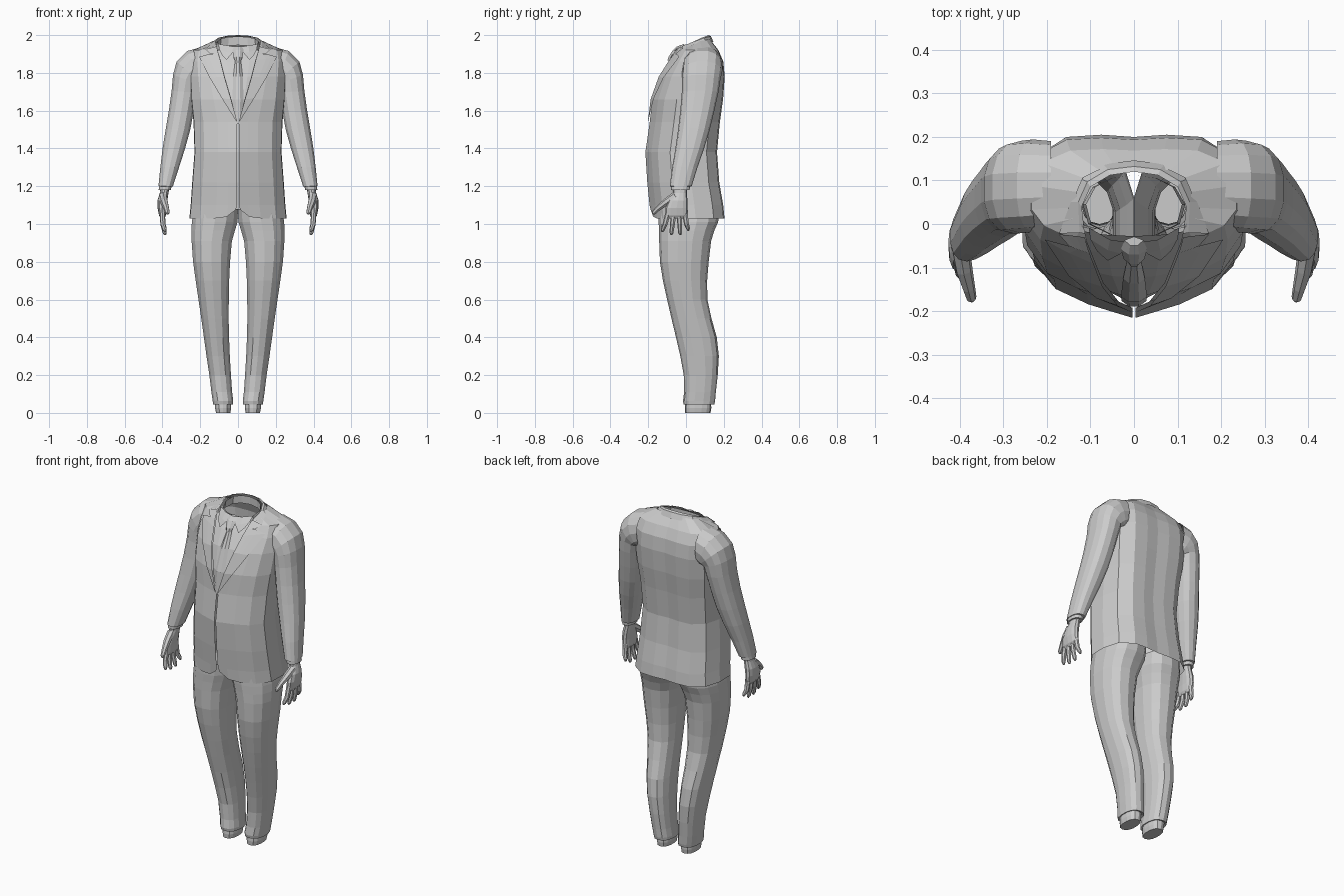
import bpy, bmesh, math
from mathutils import Vector
from mathutils.bvhtree import BVHTree


def loft(name, rings, closed=True, cap0=False, cap1=False, mirror=True):
    """Skin a list of equal-length point rings; mirror across x = 0."""
    bm = bmesh.new()
    rows = [[bm.verts.new(p) for p in r] for r in rings]
    n = len(rows[0])
    for a, b in zip(rows, rows[1:]):
        for i in range(n if closed else n - 1):
            j = (i + 1) % n
            bm.faces.new((a[i], a[j], b[j], b[i]))
    if cap0:
        bm.faces.new(rows[0][::-1])
    if cap1:
        bm.faces.new(rows[-1])
    bmesh.ops.recalc_face_normals(bm, faces=bm.faces)
    me = bpy.data.meshes.new(name)
    bm.to_mesh(me)
    bm.free()
    ob = bpy.data.objects.new(name, me)
    bpy.context.collection.objects.link(ob)
    if mirror:
        m = ob.modifiers.new("Mirror", 'MIRROR')
        m.merge_threshold = 0.001
    return ob


def oval(x, y, z, a, b, tilt=0, n=14, e=0.85):
    """Rounded ring; tilt (degrees) swings its outer side upward."""
    t, pts = math.radians(tilt), []
    for i in range(n):
        w = 2 * math.pi * i / n + math.pi / 2
        c, s = math.cos(w), math.sin(w)
        c = math.copysign(abs(c) ** e, c) * a
        s = math.copysign(abs(s) ** e, s) * b
        pts.append((x + c * math.cos(t), y + s, z + c * math.sin(t)))
    return pts


def box_ring(x0, x1, y0, y1, z):
    return oval((x0 + x1) / 2, (y0 + y1) / 2, z, (x1 - x0) / 2, (y1 - y0) / 2)


def tube(name, pts, radii, n=7):
    """Tapered round tube through points (fingers)."""
    pts = [Vector(p) for p in pts]
    rings = []
    for i, p in enumerate(pts):
        d = (pts[min(i + 1, len(pts) - 1)] - pts[max(i - 1, 0)]).normalized()
        u = d.cross(Vector((1, 0, 0))).normalized()
        v = d.cross(u)
        rings.append([p + radii[i] * (u * math.cos(k * math.tau / n) + v * math.sin(k * math.tau / n))
                      for k in range(n)])
    return loft(name, rings, cap0=True, cap1=True)


# Jacket body: z, half opening, front y, half width, back y
body = [(1.03, .012, -.187, .255, .21), (1.10, .004, -.193, .248, .203),
        (1.22, .004, -.205, .24, .182), (1.38, .004, -.215, .228, .17),
        (1.54, .004, -.192, .233, .185), (1.66, .035, -.178, .245, .202),
        (1.78, .07, -.135, .25, .21), (1.86, .09, -.085, .25, .202),
        (1.92, .108, -.04, .235, .175), (1.95, .115, -.008, .13, .128)]
front = [(0, 0), (.2, .035), (.45, .08), (.78, .17), (1, .34)]
back = [(1.01, .6), (.9, .84), (.62, .97), (.3, .985), (0, .97)]
rings = []
for k, (z, xo, yf, w, yb) in enumerate(body):
    r = [(xo + f * (w - xo), yf + g * (yb - yf), z) for f, g in front]
    r += [(f * w, yf + g * (yb - yf), z + (.03 * g if k == len(body) - 1 else 0)) for f, g in back]
    if k == 0:  # rounded front corners of the hem
        for i, dz in enumerate((.045, .008)):
            r[i] = (r[i][0], r[i][1], z + dz)
    rings.append(r)
jacket = loft("jacket_body", rings, closed=False)

# Lapels, laid on the jacket front: inner x, z, outer x, z
bvh = BVHTree.FromPolygons([v.co.copy() for v in jacket.data.vertices],
                           [list(p.vertices) for p in jacket.data.polygons])


def on_front(x, z, lift):
    hit = bvh.ray_cast(Vector((x, -1, z)), Vector((0, 1, 0)))[0]
    if hit is None:
        hit = bvh.find_nearest(Vector((x, -.1, z)))[0]
    return (x, hit.y - lift, z)


lapel = [(.004, 1.54, .01, 1.545), (.037, 1.66, .085, 1.665), (.072, 1.78, .15, 1.775),
         (.093, 1.865, .205, 1.885), (.103, 1.90, .152, 1.90)]
loft("lapel", [[on_front(a + (c - a) * t / 4, b + (d - b) * t / 4, .01) for t in range(5)]
               for a, b, c, d in lapel], closed=False)
loft("lapel_top", [[on_front(a + (c - a) * t / 3, b + (d - b) * t / 3, .012) for t in range(4)]
                   for a, b, c, d in ((.103, 1.90, .148, 1.902), (.113, 1.94, .172, 1.925))], closed=False)

# Jacket collar folded round the back of the neck
loft("jacket_collar", [
    [(.113, -.022, 1.94), (.12, .04, 1.966), (.10, .085, 1.987), (.055, .112, 1.997), (0, .12, 2.0)],
    [(.125, -.02, 1.942), (.128, .05, 1.968), (.107, .097, 1.985), (.06, .125, 1.992), (0, .132, 1.994)],
    [(.172, -.022, 1.925), (.145, .05, 1.953), (.125, .105, 1.958), (.07, .137, 1.962), (0, .146, 1.963)],
], closed=False)

# Shirt front behind the opening
loft("shirt_front", [[(f * (xo + .03), yf + .012 + .015 * f * f, z) for f in (0, .5, 1)]
                     for z, xo, yf, w, yb in body[4:9]], closed=False)

# Shirt collar band and its points
band = [(0, -.03), (.05, -.025), (.1, 0), (.112, .045), (.09, .085), (.05, .105), (0, .112)]
loft("shirt_collar_band", [[(x * k, y, z + .4 * (y + .03)) for x, y in band]
                           for k, z in ((1.05, 1.89), (.98, 1.936))], closed=False)
loft("shirt_collar_point", [
    [(.012, -.042, 1.937), (.055, -.036, 1.945), (.104, -.008, 1.953)],
    [(.03, -.068, 1.905), (.06, -.06, 1.91), (.10, -.035, 1.925)],
    [(.06, -.084, 1.87), (.065, -.08, 1.873), (.085, -.062, 1.895)]], closed=False)


# Tie blade and knot
def tie_ring(z, w, y):
    return [(-w, y + .008, z), (-w * .4, y - .004, z), (w * .4, y - .004, z), (w, y + .008, z), (0, y + .016, z)]


loft("tie_blade", [tie_ring(*p) for p in ((1.53, .028, -.185), (1.66, .03, -.175), (1.78, .025, -.133),
                                         (1.875, .014, -.082))], cap0=True, cap1=True, mirror=False)
loft("tie_knot", [tie_ring(*p) for p in ((1.865, .016, -.094), (1.885, .024, -.088), (1.92, .03, -.066),
                                        (1.94, .022, -.045))], cap0=True, cap1=True, mirror=False)

# Sleeves: centre x, y, z, half width, half depth, tilt
sleeve = [(.19, .09, 1.84, .10, .10, 90), (.232, .088, 1.825, .10, .106, 68),
          (.258, .085, 1.80, .092, .106, 42), (.275, .08, 1.765, .075, .102, 20),
          (.285, .075, 1.70, .068, .097, 6), (.30, .06, 1.60, .067, .09, 4),
          (.318, .042, 1.50, .066, .084, 4), (.34, .02, 1.40, .06, .076, 4),
          (.362, -.006, 1.30, .05, .067, 4), (.383, -.028, 1.20, .039, .058, 2),
          (.383, -.028, 1.198, .031, .048, 2)]
loft("sleeve", [oval(*p) for p in sleeve])
loft("shirt_cuff", [oval(.383, -.028, 1.21, .034, .05), oval(.388, -.03, 1.18, .033, .049),
                    oval(.388, -.03, 1.18, .024, .036)])

# Hands
palm = [(.386, -.03, 1.20, .024, .035), (.391, -.032, 1.165, .023, .036), (.40, -.042, 1.125, .026, .05),
        (.403, -.05, 1.085, .023, .059), (.40, -.05, 1.045, .018, .06), (.398, -.05, 1.03, .01, .052)]
loft("palm", [oval(*p, n=12) for p in palm], cap0=True, cap1=True)
for name, y0, y1, z1 in (("index_finger", -.094, -.126, .958), ("middle_finger", -.064, -.078, .942),
                         ("ring_finger", -.035, -.03, .942), ("little_finger", -.006, .013, .965)):
    ym = (y0 + y1) / 2
    tube(name, [(.40, y0, 1.06), (.398, ym, 1.0), (.388, y1 * .9 + y0 * .1, z1 + .012), (.385, y1, z1)],
         (.015, .0135, .011, .005))
tube("thumb", [(.398, -.055, 1.15), (.39, -.105, 1.115), (.379, -.147, 1.083), (.373, -.17, 1.06),
               (.372, -.176, 1.052)], (.022, .02, .015, .012, .005))

# Trouser legs: inner x, outer x, front y, back y, z
leg = [(-.002, .235, -.145, .18, 1.08), (.0, .247, -.145, .17, 1.01), (.014, .249, -.143, .15, .965),
       (.03, .248, -.142, .133, .91), (.04, .24, -.138, .12, .80), (.045, .226, -.122, .112, .70),
       (.047, .211, -.10, .113, .60), (.048, .196, -.077, .135, .50), (.046, .182, -.053, .163, .40),
       (.042, .168, -.03, .174, .30), (.036, .153, -.012, .168, .20), (.03, .142, -.01, .158, .11),
       (.024, .135, -.016, .154, .062), (.024, .133, -.012, .15, .045), (.036, .122, .0, .135, .05)]
loft("trouser_leg", [box_ring(*p) for p in leg])

# Ankles below the trouser hems
loft("ankle", [box_ring(.036, .122, .0, .132, .08), box_ring(.035, .122, -.006, .134, .025),
               box_ring(.04, .117, -.004, .13, 0)], cap1=True)
